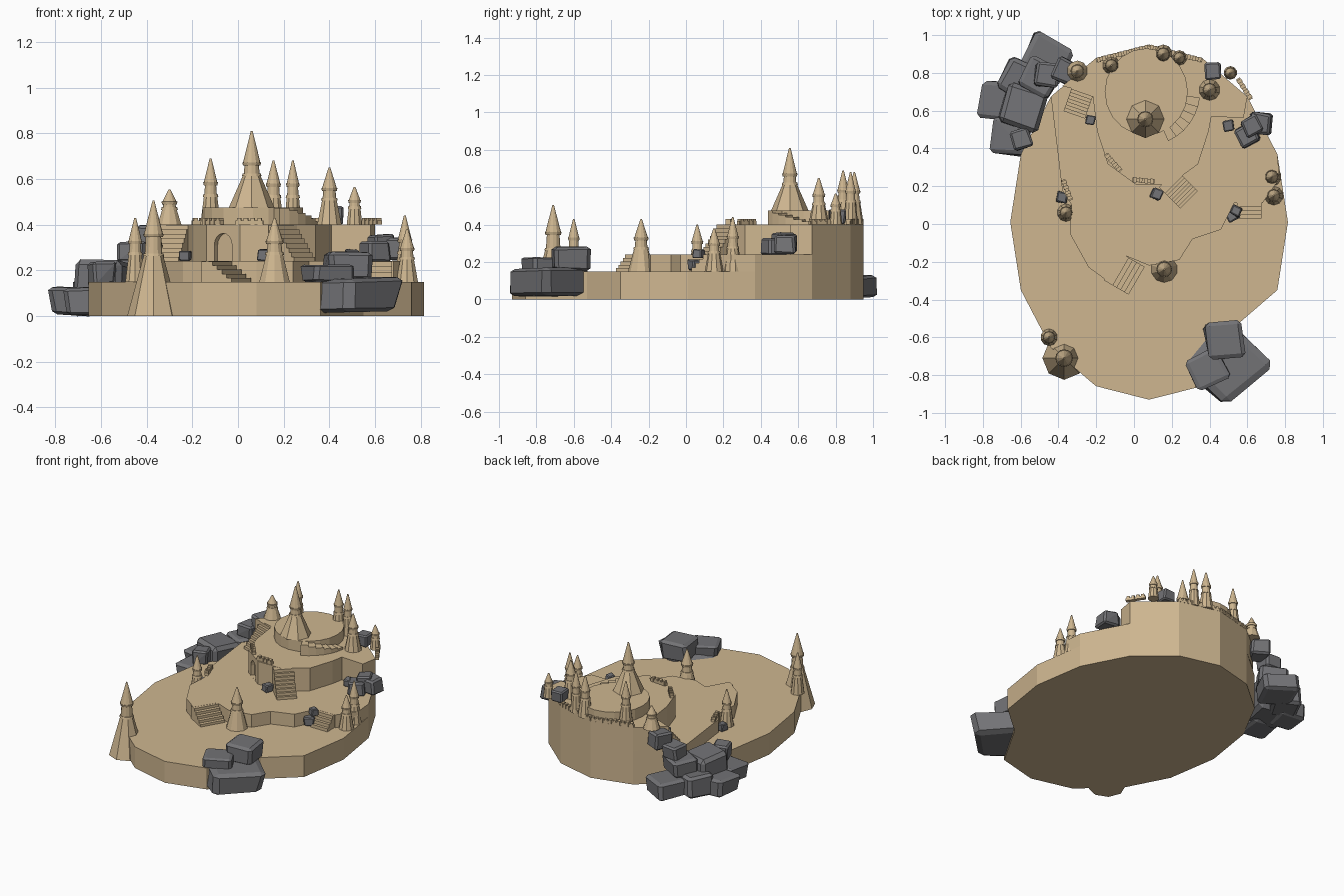
import bpy, bmesh, math, random
from mathutils import Vector, Matrix

if "Cube" in bpy.data.objects:
    bpy.data.objects.remove(bpy.data.objects["Cube"])

def material(name, color):
    m = bpy.data.materials.new(name)
    m.diffuse_color = (*color, 1)
    m.use_nodes = True
    m.node_tree.nodes["Principled BSDF"].inputs["Base Color"].default_value = m.diffuse_color
    return m

SAND = material("sand", (0.62, 0.47, 0.28))
STONE = material("stone", (0.17, 0.17, 0.18))

def finish(name, bm, mat=SAND):
    bmesh.ops.recalc_face_normals(bm, faces=bm.faces)
    me = bpy.data.meshes.new(name)
    bm.to_mesh(me)
    bm.free()
    me.materials.append(mat)
    ob = bpy.data.objects.new(name, me)
    bpy.context.collection.objects.link(ob)
    return ob

def arc(cx, cy, rx, ry, a0, a1, n):
    """n + 1 points on an elliptical arc, angles in degrees."""
    ts = [math.radians(a0 + (a1 - a0) * i / n) for i in range(n + 1)]
    return [(cx + rx * math.cos(t), cy + ry * math.sin(t)) for t in ts]

def sweep(bm, pts, vec):
    """Closed 3D outline swept along vec into a solid."""
    f = bm.faces.new([bm.verts.new(p) for p in pts])
    r = bmesh.ops.extrude_face_region(bm, geom=[f], use_keep_orig=True)
    bmesh.ops.translate(bm, vec=vec, verts=[v for v in r['geom'] if isinstance(v, bmesh.types.BMVert)])

def terrace(name, outline, z0, z1):
    bm = bmesh.new()
    sweep(bm, [(x, y, z0) for x, y in outline], (0, 0, z1 - z0))
    return finish(name, bm)

def stairs(name, top, direction, width, run, z0, z1, n):
    """Solid staircase descending from the middle of its top edge."""
    d = Vector((*direction, 0)).normalized()
    s = Vector((-d.y, d.x, 0))
    o = Vector((*top, 0)) - s * width / 2
    prof = [(-0.03, z0), (-0.03, z1 - 0.001)]
    for i in range(n):
        z = z1 - 0.001 - (z1 - z0) * i / n
        if i:
            prof.append((run * i / n, z))
        prof.append((run * (i + 1) / n, z))
    prof.append((run, z0))
    bm = bmesh.new()
    sweep(bm, [o + d * t + Vector((0, 0, z)) for t, z in prof], s * width)
    return finish(name, bm)

def tower(x, y, z0, z1, rb, sides=10, f1=0.42, f2=0.62):
    """Flared foot, collar, neck and pointed roof."""
    bm = bmesh.new()
    def cone(a, b, r0, r1, n=12):
        bmesh.ops.create_cone(bm, cap_ends=True, segments=n, radius1=r0, radius2=r1, depth=b - a,
                              matrix=Matrix.Translation((x, y, (a + b) / 2)))
    rn = 0.014 + rb * (0.3 if rb < 0.08 else 0.22)
    a, b = z0 + (z1 - z0) * f1, z0 + (z1 - z0) * f2
    cone(z0, a, rb, rn * 1.1, sides)
    cone(a, a + 0.012, rn * 1.2, rn * 1.1)
    cone(a, b, rn, rn * 0.85)
    cone(b - 0.008, b + 0.006, rn * 1.05, rn * 1.15)
    cone(b, z1, rn * 1.1, 0.004)
    return finish("tower", bm)

def parapet(a, b, z, n):
    """Low wall with merlons."""
    a, b = Vector((*a, z)), Vector((*b, z))
    d = b - a
    turn = Matrix.Rotation(math.atan2(d.y, d.x), 4, 'Z')
    bm = bmesh.new()
    def box(c, w, t, h):
        bmesh.ops.create_cube(bm, size=1, matrix=Matrix.Translation(c + Vector((0, 0, h / 2)))
                              @ turn @ Matrix.Diagonal((w, t, h, 1)))
    box((a + b) / 2, d.length, 0.022, 0.018)
    for i in range(n):
        box(a + d * (i + 0.5) / n, d.length / n * 0.6, 0.027, 0.03)
    return finish("parapet", bm)

def rock(x, y, z, w, h, rot=None):
    """Chunky bevelled boulder standing on z."""
    rot = random.uniform(-30, 30) if rot is None else rot
    bm = bmesh.new()
    bmesh.ops.create_cube(bm, size=1)
    for v in bm.verts:
        v.co += Vector([random.uniform(-0.1, 0.03) * (1 if k > 0 else -1) for k in v.co])
    bmesh.ops.bevel(bm, geom=bm.edges[:], offset=0.1, segments=1, affect='EDGES', profile=0.5)
    hull = bmesh.ops.convex_hull(bm, input=bm.verts[:])
    bmesh.ops.delete(bm, geom=list(set(hull['geom_interior'])), context='VERTS')
    bmesh.ops.dissolve_limit(bm, angle_limit=math.radians(8), verts=bm.verts[:], edges=bm.edges[:])
    bmesh.ops.transform(bm, verts=bm.verts[:], matrix=Matrix.Translation((x, y, z + h / 2))
                        @ Matrix.Rotation(math.radians(rot), 4, 'Z') @ Matrix.Diagonal((w, w, h, 1)))
    return finish("rock", bm, STONE)

random.seed(4)

# Terraces: all share the back of one 16-sided ellipse
rim = arc(0.08, 0.01, 0.735, 0.94, 0, 360, 16)[:-1]
back = rim[2:7]
rim[14] = (0.55, -0.53)
terrace("base_plateau", rim, 0, 0.15)
terrace("middle_terrace", rim[1:7] + [(-0.38, 0.18), (-0.33, 0.1), (-0.34, -0.05), (-0.24, -0.23), (-0.13, -0.31),
        (-0.04, -0.17), (0.08, -0.22), (0.24, -0.19), (0.31, -0.08), (0.46, -0.03), (0.53, 0.11), (0.68, 0.11),
        (0.77, 0.24)], 0.15, 0.24)
upper = terrace("upper_terrace", back[:-1] + [(-0.38, 0.73), (-0.22, 0.69)]
                + arc(0.1, 0.49, 0.295, 0.295, 180, 360, 5) + [(0.41, 0.57), (0.58, 0.56)], 0.24, 0.40)
terrace("summit_disc", arc(0.065, 0.7, 0.22, 0.23, 0, 342, 19), 0.40, 0.475)

# Arched doorway cut into the upper terrace
along, inward = Vector((0.81, -0.586, 0)), Vector((0.586, 0.81, 0))
arch = [(0.048, -0.069)] + arc(0, 0, 0.048, 0.052, 0, 180, 8) + [(-0.048, -0.069)]
bm = bmesh.new()
sweep(bm, [Vector((-0.065, 0.263, 0.31 + z)) + along * s - inward * 0.04 for s, z in arch], inward * 0.065)
cutter = finish("door_cutter", bm)
cutter.hide_render = True
mod = upper.modifiers.new("doorway", 'BOOLEAN')
mod.operation, mod.object, mod.solver = 'DIFFERENCE', cutter, 'EXACT'
bpy.context.view_layer.objects.active = upper
bpy.ops.object.modifier_apply(modifier=mod.name)
bpy.data.objects.remove(cutter)

# Staircases
stairs("front_stairs", (-0.09, -0.24), (0.86, -0.5), 0.17, 0.12, 0.15, 0.24, 5)
stairs("main_stairs", (0.2, 0.22), (0.7, -0.7), 0.13, 0.13, 0.24, 0.40, 8)
stairs("side_stairs", (-0.27, 0.71), (-0.35, -1), 0.12, 0.14, 0.24, 0.40, 8)
stairs("right_stairs", (0.61, 0.11), (0, -1), 0.13, 0.08, 0.15, 0.24, 4)
# Curved stairs hugging the summit disc
bm = bmesh.new()
for i in range(6):
    a = -66 + 10 * i
    ring = arc(0.065, 0.7, 0.19, 0.19, a, a + 10, 1) + arc(0.065, 0.7, 0.285, 0.285, a + 10, a, 1)
    sweep(bm, [(x, y, 0.40) for x, y in ring], (0, 0, 0.074 - i * 0.0115))
finish("summit_stairs", bm)

# Towers: the keep, the front corner tower, then the small ones (x, y, foot radius, tip) by level
tower(0.06, 0.555, 0.475, 0.81, 0.1, 8, 0.41, 0.57)
tower(-0.37, -0.71, 0, 0.505, 0.115, 8, 0.52, 0.7)
for x, y, r, tip in [(-0.45, -0.6, 0.045, 0.43), (0.16, -0.24, 0.07, 0.43), (0.73, 0.25, 0.05, 0.44),
                     (0.74, 0.15, 0.05, 0.38), (-0.36, 0.06, 0.047, 0.4)]:
    tower(x, y, 0.15, tip, r)
for x, y, r, tip in [(0.4, 0.71, 0.056, 0.65), (0.51, 0.8, 0.036, 0.565), (-0.12, 0.84, 0.047, 0.69),
                     (0.155, 0.9, 0.05, 0.68), (0.24, 0.88, 0.04, 0.68), (-0.3, 0.81, 0.055, 0.555)]:
    tower(x, y, 0.40, tip, r)

# Parapets along the back rim and on the terrace edges
inset = [(x, y - 0.012) for x, y in back]
for a, b in zip(inset[1:], inset[2:4]):
    parapet(a, b, 0.40, 10)
parapet((0.55, 0.77), (0.62, 0.66), 0.40, 4)
parapet((-0.15, 0.37), (-0.07, 0.28), 0.40, 4)
parapet((-0.01, 0.235), (0.11, 0.225), 0.40, 4)
parapet((-0.375, 0.235), (-0.335, 0.125), 0.24, 4)

# Front right boulders
rock(0.49, -0.75, 0.01, 0.36, 0.16, 45)
rock(0.39, -0.77, 0.15, 0.19, 0.08, 25)
rock(0.48, -0.61, 0.15, 0.21, 0.14, 8)
# Cliff cluster at the back left
for r in [(-0.47, 0.87, 0, 0.24, 0.13, -25), (-0.61, 0.77, 0, 0.21, 0.16), (-0.72, 0.66, 0, 0.21, 0.13),
          (-0.59, 0.62, 0, 0.22, 0.25), (-0.65, 0.47, 0, 0.21, 0.13, -8), (-0.5, 0.77, 0.12, 0.19, 0.13),
          (-0.46, 0.79, 0.23, 0.13, 0.1), (-0.36, 0.81, 0.28, 0.13, 0.12), (-0.6, 0.45, 0.13, 0.11, 0.11)]:
    rock(*r)
# Loose boulders: x, y, foot height, size
for x, y, z, w in [(0.6, 0.47, 0.23, 0.11), (0.67, 0.53, 0.24, 0.12), (0.62, 0.52, 0.27, 0.1), (0.5, 0.52, 0.24, 0.06),
                   (0.42, 0.81, 0.4, 0.09), (-0.23, 0.55, 0.24, 0.05), (0.12, 0.16, 0.24, 0.06),
                   (-0.38, 0.14, 0.15, 0.06), (0.52, 0.05, 0.15, 0.07), (0.54, 0.07, 0.22, 0.055)]:
    rock(x, y, z, w, w * 0.9)
